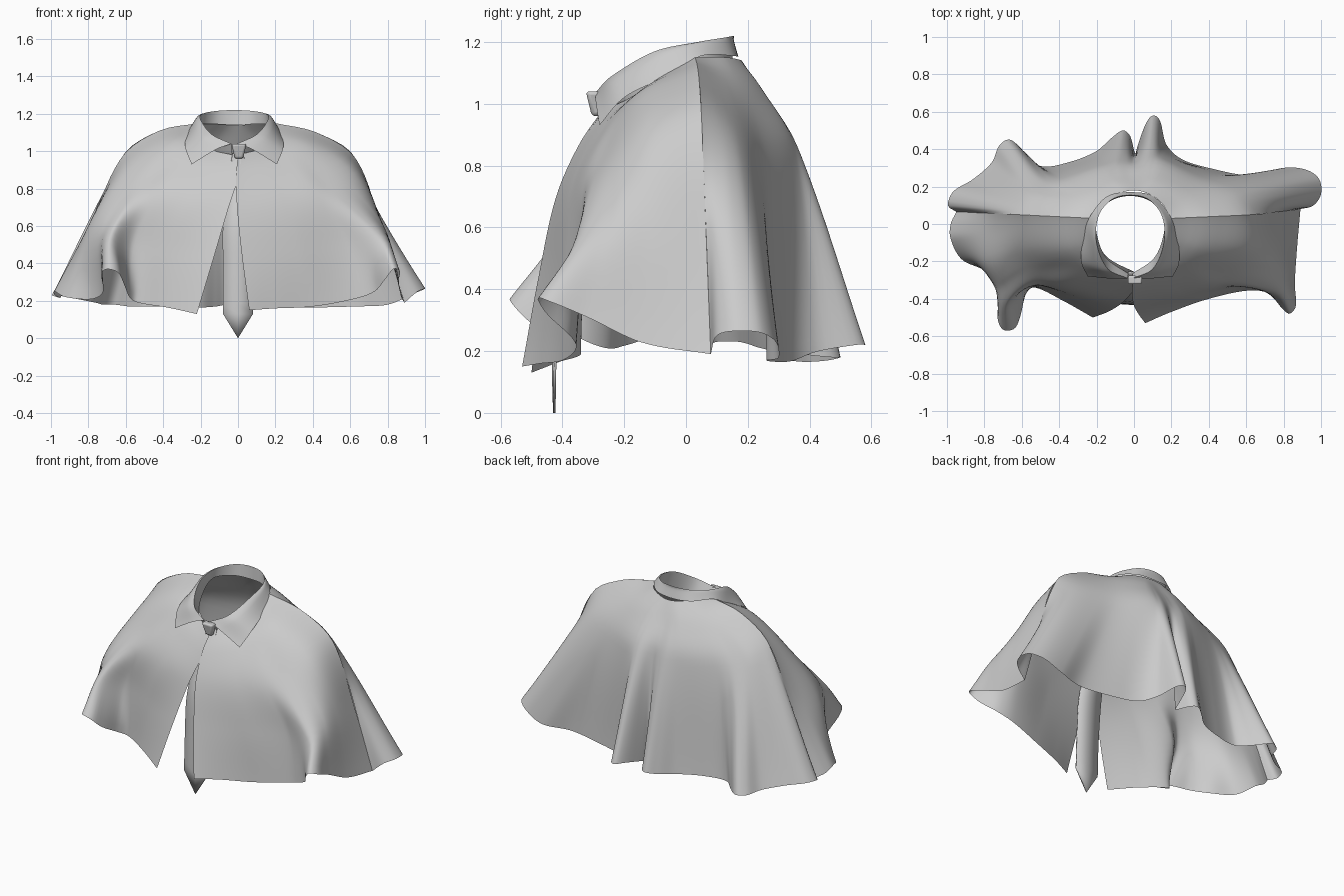
import bpy, bmesh
from mathutils import Vector


def chord(pts):
    # normalised chord-length knots
    ts = [0.0]
    for a, b in zip(pts, pts[1:]):
        ts.append(ts[-1] + max((b - a).length, 1e-5))
    return [t / ts[-1] for t in ts]


def sample(pts, ts, n):
    # smooth curve through pts, sampled n + 1 times
    last = len(pts) - 1
    tan = []
    for i in range(last + 1):
        a, b = max(i - 1, 0), min(i + 1, last)
        tan.append((pts[b] - pts[a]) / (ts[b] - ts[a]))
    out, k = [], 0
    for j in range(n + 1):
        t = j / n
        while k < last - 1 and t > ts[k + 1]:
            k += 1
        h = ts[k + 1] - ts[k]
        s = (t - ts[k]) / h
        out.append(pts[k] * (2*s**3 - 3*s**2 + 1) + tan[k] * (h * (s**3 - 2*s**2 + s))
                   + pts[k + 1] * (3*s**2 - 2*s**3) + tan[k + 1] * (h * (s**3 - s**2)))
    return out


def row(raw, n):
    # entries are (x, y, z), or (position along row, x, y, z)
    pts = [Vector(p[-3:]) for p in raw]
    return sample(pts, [p[0] for p in raw] if len(raw[0]) == 4 else chord(pts), n)


def make_object(name, verts, faces, angle=50):
    me = bpy.data.meshes.new(name)
    me.from_pydata(verts, [], faces)
    bm = bmesh.new()
    bm.from_mesh(me)
    bmesh.ops.recalc_face_normals(bm, faces=bm.faces)
    bm.to_mesh(me)
    bm.free()
    ob = bpy.data.objects.new(name, me)
    bpy.context.collection.objects.link(ob)
    bpy.ops.object.select_all(action='DESELECT')
    ob.select_set(True)
    bpy.context.view_layer.objects.active = ob
    bpy.ops.object.shade_smooth_by_angle(angle=angle * 0.01745)
    return ob


def loft(name, rows, m):
    # smooth sheet through sampled rows of equal length
    n = len(rows[0])
    verts = []
    for i in range(n):
        col = [r[i] for r in rows]
        verts += sample(col, chord(col), m)
    w = m + 1
    faces = [(i*w + j, i*w + j + 1, (i+1)*w + j + 1, (i+1)*w + j)
             for i in range(n - 1) for j in range(m)]
    return make_object(name, verts, faces)


def panel(name, upper, hem, n):
    # sheet from neckline over the shoulder down to the hem
    loft(name, [row(r, n) for r in upper + [hem]], 24)


# Front panel on the +x side
panel("front_panel_right", [
    [(0, -.27, .98), (.13, -.18, 1.02), (.19, -.08, 1.09), (.2, .03, 1.15)],
    [(-.01, -.345, .87), (.2, -.262, .935), (.36, -.14, 1.035), (.42, .04, 1.1)],
    [(-.005, -.42, .7), (.25, -.37, .73), (.48, -.3, .78), (.62, -.15, .88), (.63, .05, .96)],
    [(0, .02, -.475, .45), (.28, .32, -.4, .47), (.46, .58, -.335, .5), (.57, .755, -.365, .54),
     (.68, .785, -.25, .58), (.8, .785, -.12, .58), (1, .77, .065, .58)]],
    [(0, .06, -.53, .15), (.15, .2, -.47, .16), (.3, .4, -.4, .17), (.44, .62, -.355, .21),
     (.5, .73, -.375, .25), (.55, .79, -.45, .32), (.58, .83, -.48, .37), (.62, .865, -.44, .36),
     (.7, .86, -.32, .31), (.8, .87, -.15, .23), (1, .89, .08, .19)], 90)

# Front panel on the -x side, swinging open
panel("front_panel_left", [
    [(.02, -.265, .98), (-.14, -.18, 1.02), (-.2, -.08, 1.09), (-.21, .03, 1.15)],
    [(.005, -.34, .87), (-.2, -.262, .935), (-.36, -.14, 1.04), (-.42, .04, 1.11)],
    [(-.05, -.41, .7), (-.28, -.37, .73), (-.48, -.3, .78), (-.6, -.15, .88), (-.62, .05, .97)],
    [(0, -.13, -.465, .43), (.25, -.36, -.385, .46), (.44, -.56, -.325, .5), (.56, -.67, -.42, .56),
     (.65, -.725, -.34, .57), (.8, -.81, -.18, .57), (1, -.79, .06, .6)]],
    [(0, -.22, -.5, .13), (.2, -.38, -.41, .165), (.35, -.53, -.34, .19), (.44, -.58, -.38, .22),
     (.5, -.61, -.5, .29), (.54, -.64, -.56, .35), (.58, -.7, -.565, .37), (.62, -.73, -.5, .34),
     (.67, -.72, -.36, .25), (.73, -.78, -.26, .21), (.82, -.92, -.19, .22),
     (.9, -.98, -.08, .25), (.96, -.98, 0, .23), (1, -.95, .065, .215)], 90)

# Back panel with deep folds
panel("back_panel", [
    [(.2, .03, 1.15), (.13, .13, 1.15), (0, .18, 1.14), (-.14, .13, 1.15), (-.21, .03, 1.15)],
    [(.42, .04, 1.1), (.33, .14, 1.05), (.12, .24, 1.05), (0, .23, 1.06),
     (-.12, .23, 1.05), (-.33, .14, 1.05), (-.42, .04, 1.11)],
    [(.63, .05, .96), (.56, .17, .88), (.35, .25, .86), (.1, .36, .86), (0, .325, .88),
     (-.1, .33, .87), (-.35, .25, .86), (-.56, .17, .88), (-.62, .05, .97)]],
    [(0, .89, .08, .19), (.04, .96, .1, .25), (.07, 1, .16, .265), (.1, .99, .24, .26),
     (.14, .92, .29, .23), (.2, .8, .3, .18), (.27, .62, .26, .17), (.33, .4, .3, .165),
     (.38, .25, .35, .17), (.41, .17, .43, .2), (.43, .14, .55, .22), (.45, .1, .58, .22),
     (.47, .06, .53, .22), (.49, .02, .42, .2), (.51, .005, .38, .19), (.53, -.02, .47, .18),
     (.55, -.06, .5, .18), (.58, -.12, .46, .17), (.62, -.2, .39, .165), (.69, -.35, .33, .17),
     (.76, -.5, .31, .17), (.8, -.58, .38, .17), (.83, -.66, .45, .18), (.86, -.72, .42, .18),
     (.89, -.76, .33, .19), (.93, -.86, .24, .21), (.97, -.97, .17, .23),
     (.985, -.995, .1, .23), (1, -.95, .065, .215)], 200)


def around(half, shift=-.02):
    # mirror a half row so it runs round the neck, slightly off centre
    full = half + [(-x, y, z) for x, y, z in reversed(half[:-1])]
    return row([(x + shift, y, z) for x, y, z in full], 72)


# Collar: turned-down leaf and inner stand meeting at the fold line
fold = around([(.015, -.29, 1.04), (.12, -.24, 1.09), (.18, -.1, 1.17), (.17, .04, 1.2),
               (.1, .13, 1.215), (0, .155, 1.22)])
edge = around([(.228, -.28, .93), (.262, -.2, 1.02), (.25, -.06, 1.09), (.21, .05, 1.155),
               (.12, .15, 1.155), (0, .17, 1.15)])
stand = around([(.01, -.265, .98), (.12, -.19, 1.01), (.17, -.09, 1.08), (.18, .03, 1.14),
                (.11, .12, 1.145), (0, .15, 1.14)])
roll = [f.lerp(e, .35) + Vector((0, -.006, .012)) for f, e in zip(fold, edge)]
loft("collar_leaf", [fold, roll, edge], 8)
loft("collar_stand", [fold, stand], 4)

# Hanging tie with pointed end: (half width, y, z) down the strip
prof = row([(.03, -.26, .99), (.055, -.325, .82), (.08, -.395, .62), (.08, -.42, .35),
            (.08, -.428, .13)], 16)
verts, faces = [], []
for w, y, z in prof:
    verts += [(-w, y, z), (0, y - .006, z), (w, y, z)]
for i in range(16):
    for k in (0, 1):
        faces.append((3*i + k, 3*i + k + 1, 3*i + k + 4, 3*i + k + 3))
b = 48
verts.append((0, -.43, 0))
faces += [(b, b + 1, b + 3), (b + 1, b + 2, b + 3)]
tie = make_object("tie", verts, faces)
sol = tie.modifiers.new("thickness", 'SOLIDIFY')
sol.thickness = .008

# Tie knot: tapered block between the collar leaves
bpy.ops.mesh.primitive_cube_add(size=1, location=(.005, -.295, 1.0))
knot = bpy.context.object
knot.name = "tie_knot"
for v in knot.data.vertices:
    k = 1.0 if v.co.z > 0 else .55
    v.co = Vector((v.co.x * .08 * k, v.co.y * .05 * k - .008 * v.co.z, v.co.z * .08))
bev = knot.modifiers.new("soft_edges", 'BEVEL')
bev.width = .012
bev.segments = 3
bpy.ops.object.shade_smooth_by_angle()
